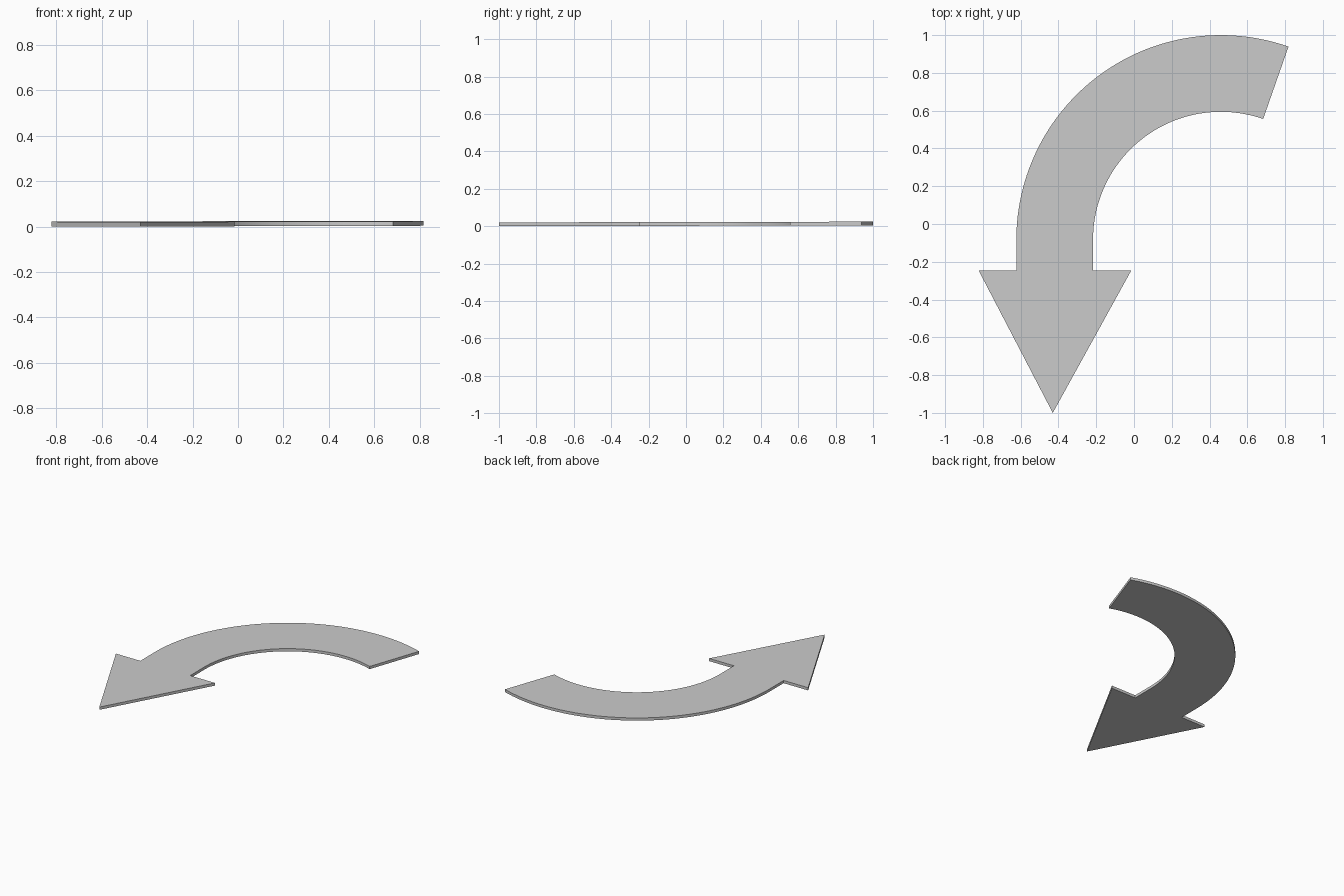
import bpy, bmesh
from math import cos, sin, radians

if "Cube" in bpy.data.objects:
    bpy.data.objects.remove(bpy.data.objects["Cube"])

CENTER = (0.46, -0.083)
R_OUT, R_IN = 1.083, 0.677
START, END = 70.7, 180.0
STEPS = 48
NECK_Y = -0.247
THICK = 0.02
TILT = 0.002   # the plate leans very slightly towards its tip


def arc(radius):
    pts = []
    for i in range(STEPS + 1):
        a = radians(START + (END - START) * i / STEPS)
        pts.append((CENTER[0] + radius * cos(a), CENTER[1] + radius * sin(a)))
    return pts


# Outline: outer curve, arrow head, inner curve back to the tail
head = [(CENTER[0] - R_OUT, NECK_Y), (-0.822, NECK_Y), (-0.43, -1.0),
        (-0.015, NECK_Y), (CENTER[0] - R_IN, NECK_Y)]
outline = arc(R_OUT) + head + arc(R_IN)[::-1]

# Extrude the outline into a thin plate
bm = bmesh.new()
base = bm.faces.new([bm.verts.new((x, y, TILT * (y + 1))) for x, y in outline])
ext = bmesh.ops.extrude_face_region(bm, geom=[base], use_keep_orig=True)
top = [v for v in ext["geom"] if isinstance(v, bmesh.types.BMVert)]
bmesh.ops.translate(bm, verts=top, vec=(0, 0, THICK))
bmesh.ops.recalc_face_normals(bm, faces=bm.faces[:])

mesh = bpy.data.meshes.new("curved_arrow")
bm.to_mesh(mesh)
bm.free()
arrow = bpy.data.objects.new("curved_arrow", mesh)
bpy.context.collection.objects.link(arrow)

# Smooth curved sides, crisp rims
bpy.context.view_layer.objects.active = arrow
arrow.select_set(True)
bpy.ops.object.shade_smooth_by_angle(angle=radians(30))
